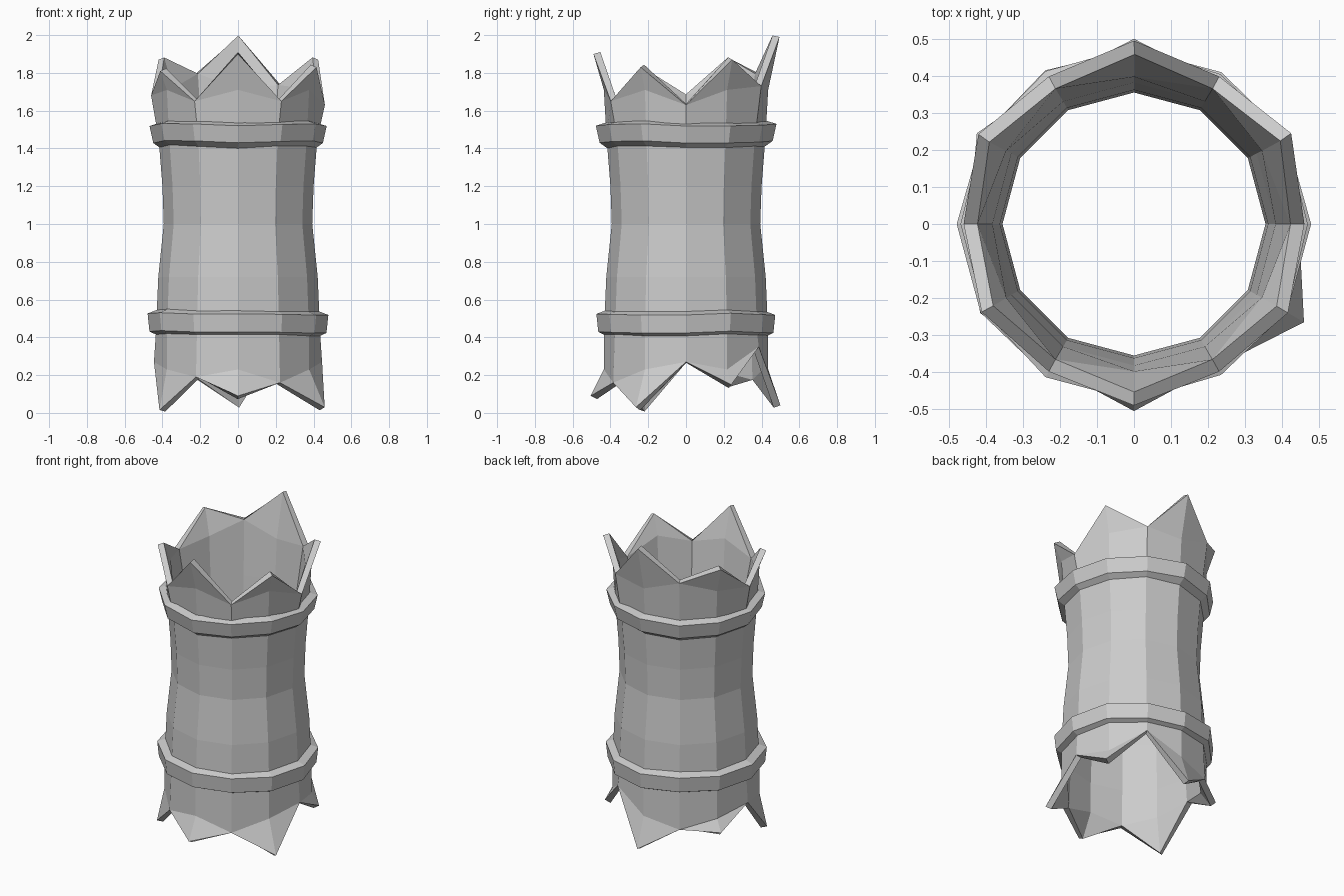
import bpy, bmesh, math, random

random.seed(4)
if "Cube" in bpy.data.objects:
    bpy.data.objects.remove(bpy.data.objects["Cube"], do_unlink=True)

SIDES = 12

stone = bpy.data.materials.new("grey_stone")
stone.use_nodes = True
stone.diffuse_color = (0.6, 0.6, 0.6, 1)
stone.node_tree.nodes["Principled BSDF"].inputs["Base Color"].default_value = (0.6, 0.6, 0.6, 1)


def spot(bm, i, r, z):
    a = math.tau * i / SIDES
    return bm.verts.new((r * math.cos(a), r * math.sin(a), z))


def bridge(bm, low, high):
    for i in range(SIDES):
        j = (i + 1) % SIDES
        bm.faces.new((low[i], low[j], high[j], high[i]))


def finish(bm, name):
    bmesh.ops.recalc_face_normals(bm, faces=bm.faces)
    mesh = bpy.data.meshes.new(name)
    bm.to_mesh(mesh)
    bm.free()
    mesh.materials.append(stone)
    obj = bpy.data.objects.new(name, mesh)
    bpy.context.collection.objects.link(obj)
    return obj


def teeth(bm, ring, tips):
    # odd corners carry a point, even corners are the notches
    for i in range(1, SIDES, 2):
        tip = spot(bm, i, *tips[i // 2])
        after = ring[(i + 1) % SIDES]
        bm.faces.new((ring[i - 1], ring[i], tip))
        bm.faces.new((ring[i], after, tip))


# Notch heights and tip (radius, height), counter-clockwise from +x
top_notch = [1.63, 1.73, 1.79, 1.68, 1.65, 1.65]
top_tips = [(.49, 1.87), (.495, 1.99), (.485, 1.87), (.475, 1.81), (.49, 1.9), (.48, 1.83)]
low_notch = [.27, .35, .18, .27, .19, .16]
low_tips = [(.48, .15), (.5, .04), (.49, .16), (.48, .015), (.505, .09), (.53, .03)]

# Hollow waisted body with jagged ends
bm = bmesh.new()
rings = [[spot(bm, i, .435 if i % 2 else .445, .23 if i % 2 else low_notch[i // 2])
          for i in range(SIDES)]]
for r, z in [(.435, .42), (.422, .72), (.393, 1.0), (.4, 1.2), (.42, 1.45)]:
    rings.append([spot(bm, i, r, z) for i in range(SIDES)])
rings.append([spot(bm, i, .435 if i % 2 else .46, 1.71 if i % 2 else top_notch[i // 2])
              for i in range(SIDES)])
for low, high in zip(rings, rings[1:]):
    bridge(bm, low, high)
teeth(bm, rings[0], low_tips)
teeth(bm, rings[-1], top_tips)
body = finish(bm, "hollow_body")
wall = body.modifiers.new("wall", "SOLIDIFY")
wall.thickness = 0.038
wall.offset = -1


# Raised, slightly uneven bands
def band(name, profile):
    bm = bmesh.new()
    wobble = [(random.uniform(-.006, .008), random.uniform(-.008, .008)) for _ in range(SIDES)]
    loops = [[spot(bm, i, r + wobble[i][0], z + wobble[i][1]) for i in range(SIDES)]
             for r, z in profile]
    for low, high in zip(loops, loops[1:] + loops[:1]):
        bridge(bm, low, high)
    finish(bm, name)


band("upper_band", [(.41, 1.405), (.452, 1.435), (.472, 1.525), (.425, 1.54)])
band("lower_band", [(.41, .405), (.462, .43), (.472, .525), (.42, .545)])
